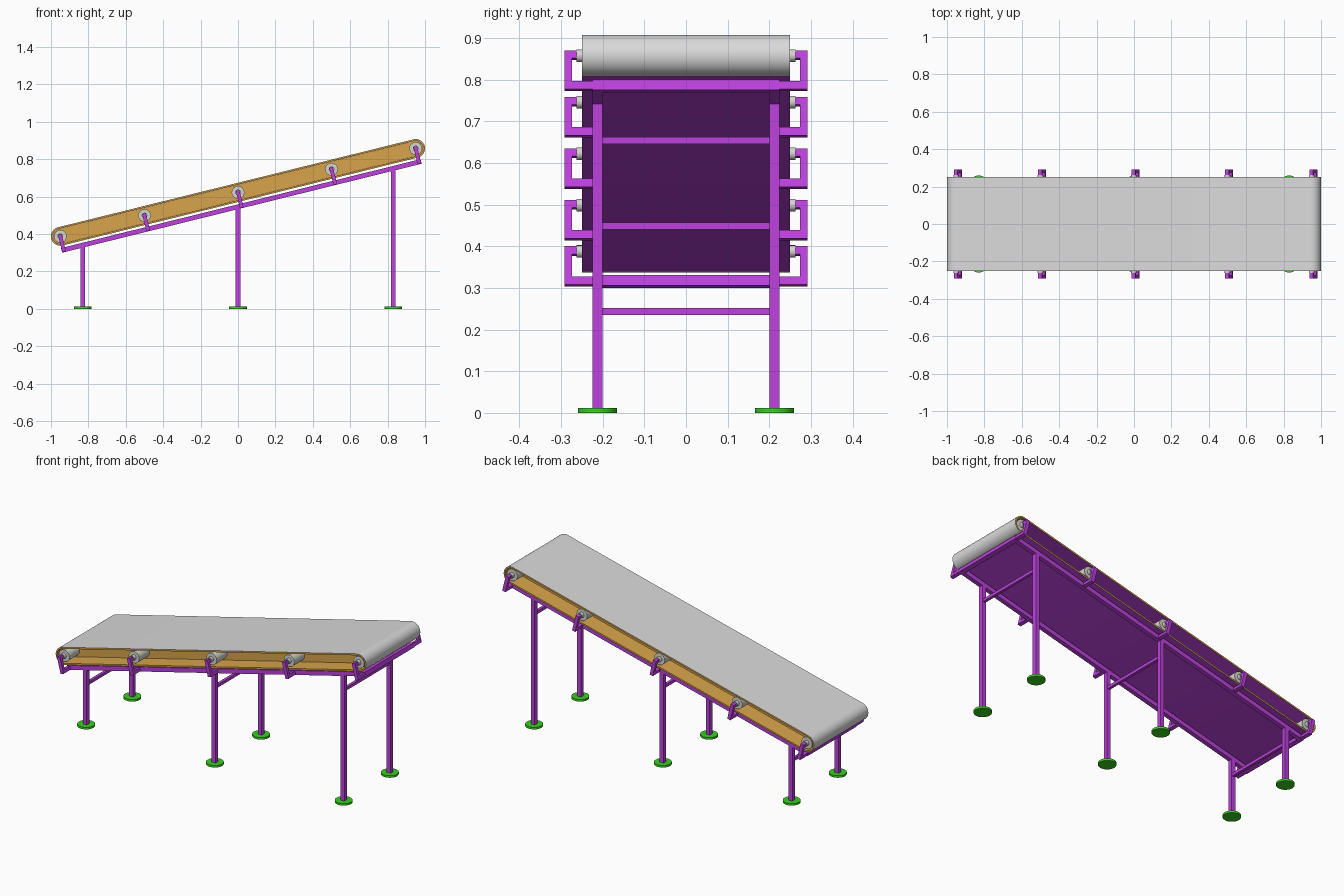
import bpy, bmesh, math
from mathutils import Matrix, Vector

cube = bpy.data.objects.get("Cube")
if cube:
    bpy.data.objects.remove(cube, do_unlink=True)


def material(name, rgb):
    lin = [((c / 255 + 0.055) / 1.055) ** 2.4 for c in rgb] + [1.0]
    m = bpy.data.materials.new(name)
    m.use_nodes = True
    m.diffuse_color = lin
    m.node_tree.nodes["Principled BSDF"].inputs["Base Color"].default_value = lin
    return m


GREY = material("belt grey", (218, 218, 218))
ORANGE = material("belt orange", (217, 165, 76))
PURPLE = material("frame purple", (190, 66, 222))
GREEN = material("foot green", (58, 208, 32))
STEEL = material("roller light grey", (214, 214, 208))

# Inclined frame: u runs along the belt, w is perpendicular to it
ANGLE = math.atan2(0.47, 1.9)
MID_Z = 0.6225
TILT = Matrix.Translation((0, 0, MID_Z)) @ Matrix.Rotation(-ANGLE, 4, 'Y')
LEVEL = Matrix.Identity(4)
HALF = 0.95 / math.cos(ANGLE)
WIDTH = 0.25
RAIL_W = -0.0745
RAIL_Y = 0.2125


def finish(name, bm, mats, frame, smooth=False):
    bmesh.ops.recalc_face_normals(bm, faces=bm.faces)
    me = bpy.data.meshes.new(name)
    bm.to_mesh(me)
    bm.free()
    for m in mats:
        me.materials.append(m)
    ob = bpy.data.objects.new(name, me)
    bpy.context.scene.collection.objects.link(ob)
    ob.matrix_world = frame
    if smooth:
        me.shade_smooth()
        me.set_sharp_from_angle(angle=math.radians(35))
    return ob


def add_box(bm, center, size):
    mat = Matrix.Translation(center) @ Matrix.Diagonal((*size, 1))
    bmesh.ops.create_cube(bm, size=1, matrix=mat)


def box(name, center, size, mat, frame=TILT):
    bm = bmesh.new()
    add_box(bm, center, size)
    return finish(name, bm, [mat], frame)


def add_cylinder(bm, center, radius, length, axis):
    mat = Matrix.Translation(center)
    if axis == 'Y':
        mat = mat @ Matrix.Rotation(math.pi / 2, 4, 'X')
    bmesh.ops.create_cone(bm, cap_ends=True, segments=32, radius1=radius,
                          radius2=radius, depth=length, matrix=mat)


def stadium(radius, steps=16):
    """Rounded loop in the u-w plane, counter-clockwise from the lower right."""
    pts = []
    for side in (1, -1):
        for i in range(steps + 1):
            a = -math.pi / 2 + math.pi * i / steps
            pts.append((side * (HALF + radius * math.cos(a)), side * radius * math.sin(a)))
    return pts


# Belt: hollow loop, with colours chosen by surface and direction
OUTER, INNER = 0.05, 0.041
bm = bmesh.new()
rings = [[bm.verts.new((u, y, w)) for u, w in stadium(r)]
         for r, y in ((OUTER, -WIDTH), (OUTER, WIDTH), (INNER, WIDTH), (INNER, -WIDTH))]
count = len(rings[0])
for k in range(4):
    a, b = rings[k], rings[(k + 1) % 4]
    for i in range(count):
        j = (i + 1) % count
        face = bm.faces.new((a[i], a[j], b[j], b[i]))
        straight = abs(a[i].co.x - a[j].co.x) > HALF
        upper = a[i].co.z > 0
        if k == 0:
            face.material_index = 2 if straight and not upper else 0
        elif k == 2:
            face.material_index = 2 if straight and upper else 1
        else:
            face.material_index = 1
finish("belt", bm, [GREY, ORANGE, PURPLE], TILT, True)

# Recessed core closing the belt interior
bm = bmesh.new()
loop = [bm.verts.new((u, -0.15, w)) for u, w in stadium(INNER - 0.0005)]
cap = bm.faces.new(loop)
ext = bmesh.ops.extrude_face_region(bm, geom=[cap], use_keep_orig=True)
bmesh.ops.translate(bm, vec=Vector((0, 0.3, 0)),
                    verts=[v for v in ext["geom"] if isinstance(v, bmesh.types.BMVert)])
finish("belt_core", bm, [ORANGE], TILT)

# Rollers with shafts, each held by a pair of hooked brackets
for n, u in enumerate((-HALF, -0.515, 0, 0.515, HALF), 1):
    bm = bmesh.new()
    add_cylinder(bm, (u, 0, 0), 0.034, 0.488, 'Y')
    add_cylinder(bm, (u, 0, 0), 0.015, 0.526, 'Y')
    finish(f"roller_{n}", bm, [STEEL], TILT, True)
    for s, side in ((1, "back"), (-1, "front")):
        bm = bmesh.new()
        add_box(bm, (u, s * 0.25, RAIL_W), (0.02, 0.084, 0.02))
        add_box(bm, (u, s * 0.283, -0.037), (0.02, 0.018, 0.095))
        add_box(bm, (u, s * 0.275, 0.001), (0.02, 0.028, 0.019))
        finish(f"{side}_bracket_{n}", bm, [PURPLE], TILT)

# Inclined frame: side rails and end beams
BAR = 0.025
for s, side in ((1, "back"), (-1, "front")):
    box(f"{side}_rail", (0, s * RAIL_Y, RAIL_W), (1.98, BAR, BAR), PURPLE)
for s, end in ((1, "upper"), (-1, "lower")):
    box(f"{end}_end_beam", (s * 0.9775, 0, RAIL_W), (BAR, 0.4, BAR), PURPLE)

# Legs, round feet and crossbars
for x, place in ((-0.83, "low"), (0, "middle"), (0.83, "high")):
    top = MID_Z + x * math.tan(ANGLE) + RAIL_W / math.cos(ANGLE)
    box(f"{place}_crossbar", (x, 0, top - 0.097), (0.016, 0.4, 0.017), PURPLE, LEVEL)
    for s, side in ((1, "back"), (-1, "front")):
        box(f"{place}_{side}_leg", (x, s * RAIL_Y, (top + 0.01) / 2),
            (BAR, BAR, top - 0.01), PURPLE, LEVEL)
        bm = bmesh.new()
        add_cylinder(bm, (x, s * RAIL_Y, 0.006), 0.047, 0.012, 'Z')
        finish(f"{place}_{side}_foot", bm, [GREEN], LEVEL, True)
